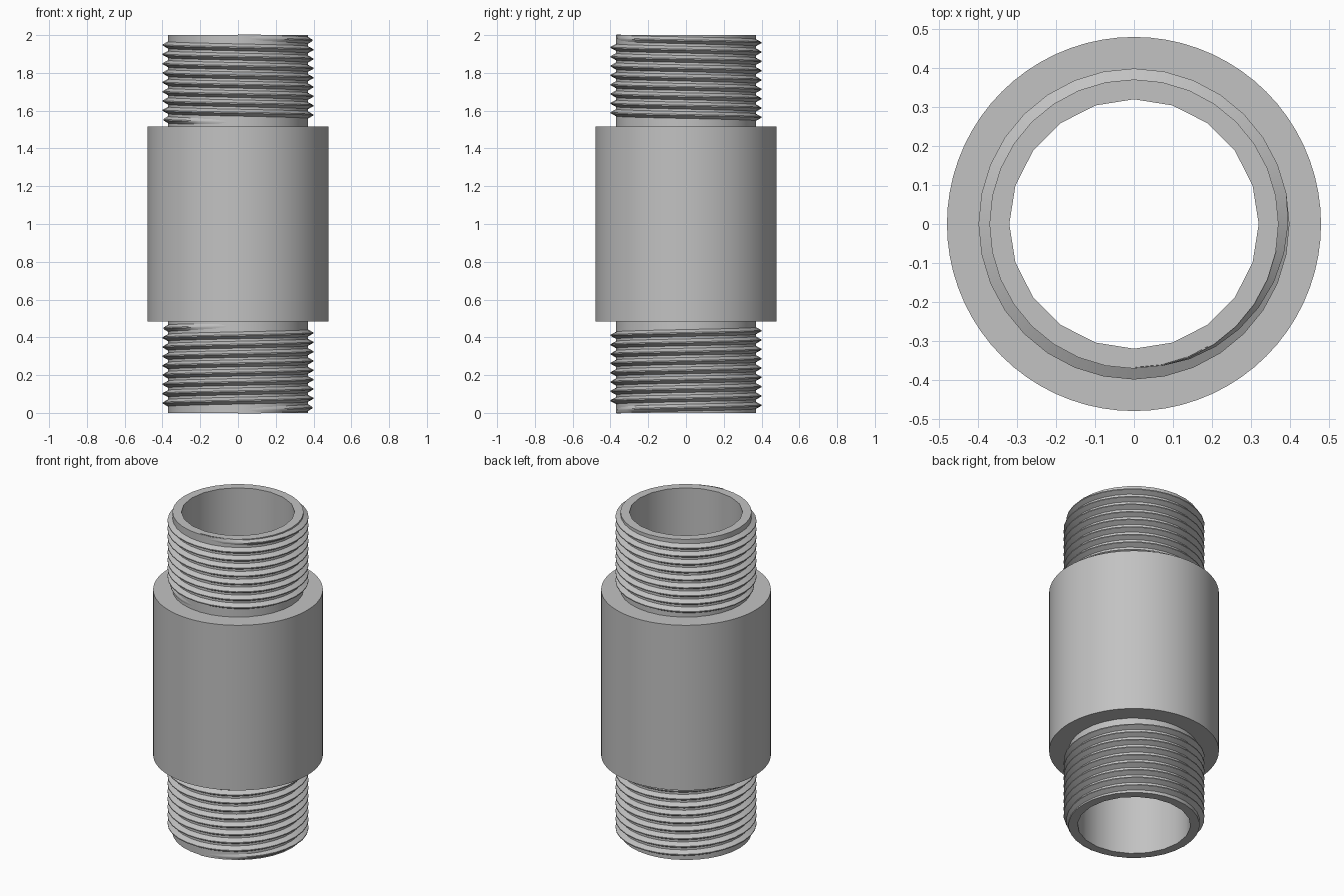
import bpy
import bmesh
from math import cos, sin, pi, tau

BORE, CORE, SLEEVE, CREST = 0.32, 0.371, 0.48, 0.399
HEIGHT, SHOULDER = 2.0, 0.485
BORE_SIDES, CORE_SIDES, SLEEVE_SIDES = 20, 32, 72
PITCH, TURNS, THREAD_START = 0.0494, 9, 1.54

cube = bpy.data.objects.get("Cube")
if cube:
    bpy.data.objects.remove(cube, do_unlink=True)

steel = bpy.data.materials.new("grey_steel")
steel.use_nodes = True
grey = (0.54, 0.54, 0.54, 1)
steel.diffuse_color = grey
steel.node_tree.nodes["Principled BSDF"].inputs["Base Color"].default_value = grey


def finish(bm, name):
    """Turn a bmesh into a shaded object with the steel material."""
    bmesh.ops.recalc_face_normals(bm, faces=bm.faces)
    mesh = bpy.data.meshes.new(name)
    bm.to_mesh(mesh)
    bm.free()
    mesh.materials.append(steel)
    obj = bpy.data.objects.new(name, mesh)
    bpy.context.collection.objects.link(obj)
    bpy.ops.object.select_all(action="DESELECT")
    obj.select_set(True)
    bpy.context.view_layer.objects.active = obj
    bpy.ops.object.shade_smooth_by_angle(angle=pi / 6)
    return obj


def ring(bm, radius, z, sides):
    """A closed loop of vertices and its edges."""
    verts = [bm.verts.new((radius * cos(tau * i / sides), radius * sin(tau * i / sides), z))
             for i in range(sides)]
    edges = [bm.edges.new((verts[i - 1], verts[i])) for i in range(sides)]
    return verts, edges


def make_body():
    """Hollow pipe with a wide sleeve round its middle."""
    bm = bmesh.new()
    low, high = SHOULDER, HEIGHT - SHOULDER
    profile = [(BORE, 0, BORE_SIDES), (CORE, 0, CORE_SIDES), (CORE, low, CORE_SIDES),
               (SLEEVE, low, SLEEVE_SIDES), (SLEEVE, high, SLEEVE_SIDES),
               (CORE, high, CORE_SIDES), (CORE, HEIGHT, CORE_SIDES), (BORE, HEIGHT, BORE_SIDES)]
    rings = [ring(bm, *p) for p in profile]
    for k in range(len(rings)):
        (va, ea), (vb, eb) = rings[k - 1], rings[k]
        if len(va) == len(vb):      # cylinder wall
            for i in range(len(va)):
                bm.faces.new((va[i - 1], va[i], vb[i], vb[i - 1]))
        else:                       # flat annular face
            bmesh.ops.triangle_fill(bm, edges=ea + eb, use_beauty=True)
    return finish(bm, "pipe_body")


def make_thread(name, flip):
    """Helical ridge that fades in and out; flip mirrors it to the lower end."""
    bm = bmesh.new()
    steps = TURNS * CORE_SIDES
    fade = 0.28 * CORE_SIDES
    root = CORE - 0.003
    previous = None
    for s in range(steps + 1):
        angle = -pi / 2 - tau * s / CORE_SIDES
        z = THREAD_START + PITCH * s / CORE_SIDES
        grow = min(1, s / fade, (steps - s) / fade)
        tip = root + (CREST - root) * grow
        section = []
        for r, dz in ((root, -0.02), (tip, -0.003), (tip, 0.003), (root, 0.02)):
            h = z + dz
            section.append(bm.verts.new((r * cos(angle), r * sin(angle),
                                         HEIGHT - h if flip else h)))
        if previous:
            for i in range(3):
                bm.faces.new((previous[i], previous[i + 1], section[i + 1], section[i]))
        previous = section
    obj = finish(bm, name)
    # Ensure the open ridge faces outward
    mesh = obj.data
    if sum(p.normal.x * p.center.x + p.normal.y * p.center.y for p in mesh.polygons) < 0:
        mesh.flip_normals()
    return obj


make_body()
make_thread("upper_thread", False)
make_thread("lower_thread", True)
